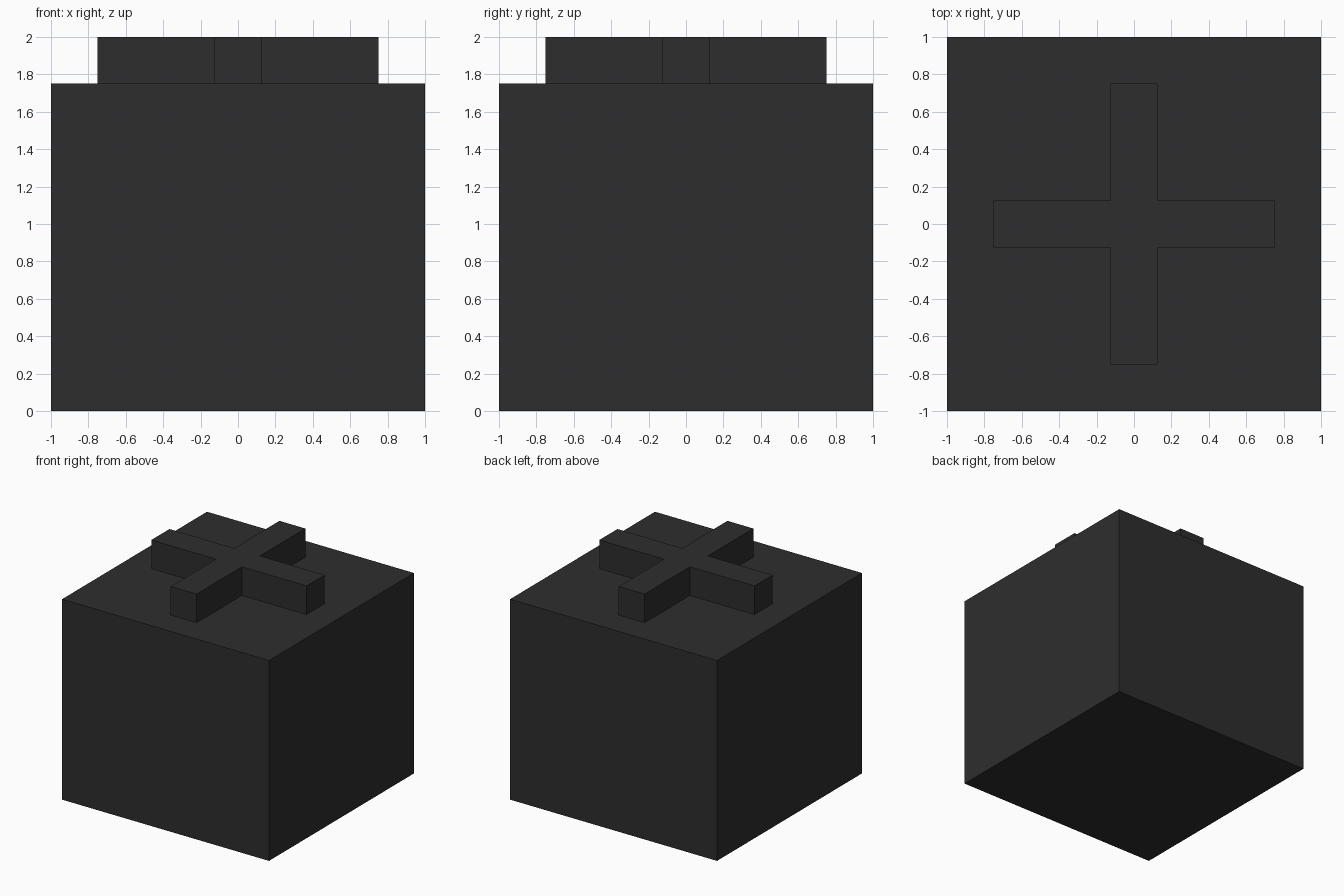
import bpy
import bmesh

default = bpy.data.objects.get("Cube")
if default:
    bpy.data.objects.remove(default, do_unlink=True)

# Single matt charcoal colour
charcoal = bpy.data.materials.new("charcoal")
charcoal.use_nodes = True
colour = (0.027, 0.027, 0.027, 1.0)
charcoal.diffuse_color = colour
bsdf = next(n for n in charcoal.node_tree.nodes if n.type == 'BSDF_PRINCIPLED')
bsdf.inputs["Base Color"].default_value = colour
bsdf.inputs["Roughness"].default_value = 0.8


def prism(name, outline, bottom, top):
    """Extrude a counter-clockwise outline from bottom to top."""
    bm = bmesh.new()
    face = bm.faces.new([bm.verts.new((x, y, bottom)) for x, y in outline])
    result = bmesh.ops.extrude_face_region(bm, geom=[face], use_keep_orig=True)
    verts = [v for v in result["geom"] if isinstance(v, bmesh.types.BMVert)]
    bmesh.ops.translate(bm, verts=verts, vec=(0, 0, top - bottom))
    bmesh.ops.recalc_face_normals(bm, faces=bm.faces)
    mesh = bpy.data.meshes.new(name)
    bm.to_mesh(mesh)
    bm.free()
    mesh.materials.append(charcoal)
    obj = bpy.data.objects.new(name, mesh)
    bpy.context.collection.objects.link(obj)
    return obj


def four_fold(points):
    """Repeat points by quarter turns about the centre."""
    outline = []
    for _ in range(4):
        outline += points
        points = [(-y, x) for x, y in points]
    return outline


BODY_TOP = 1.75
ARM, HALF = 0.75, 0.125   # cross arm length and half width

# Block body
prism("body", four_fold([(1, 1)]), 0, BODY_TOP)

# Raised cross on the top
prism("top_cross", four_fold([(ARM, -HALF), (ARM, HALF), (HALF, HALF)]), BODY_TOP, 2.0)
